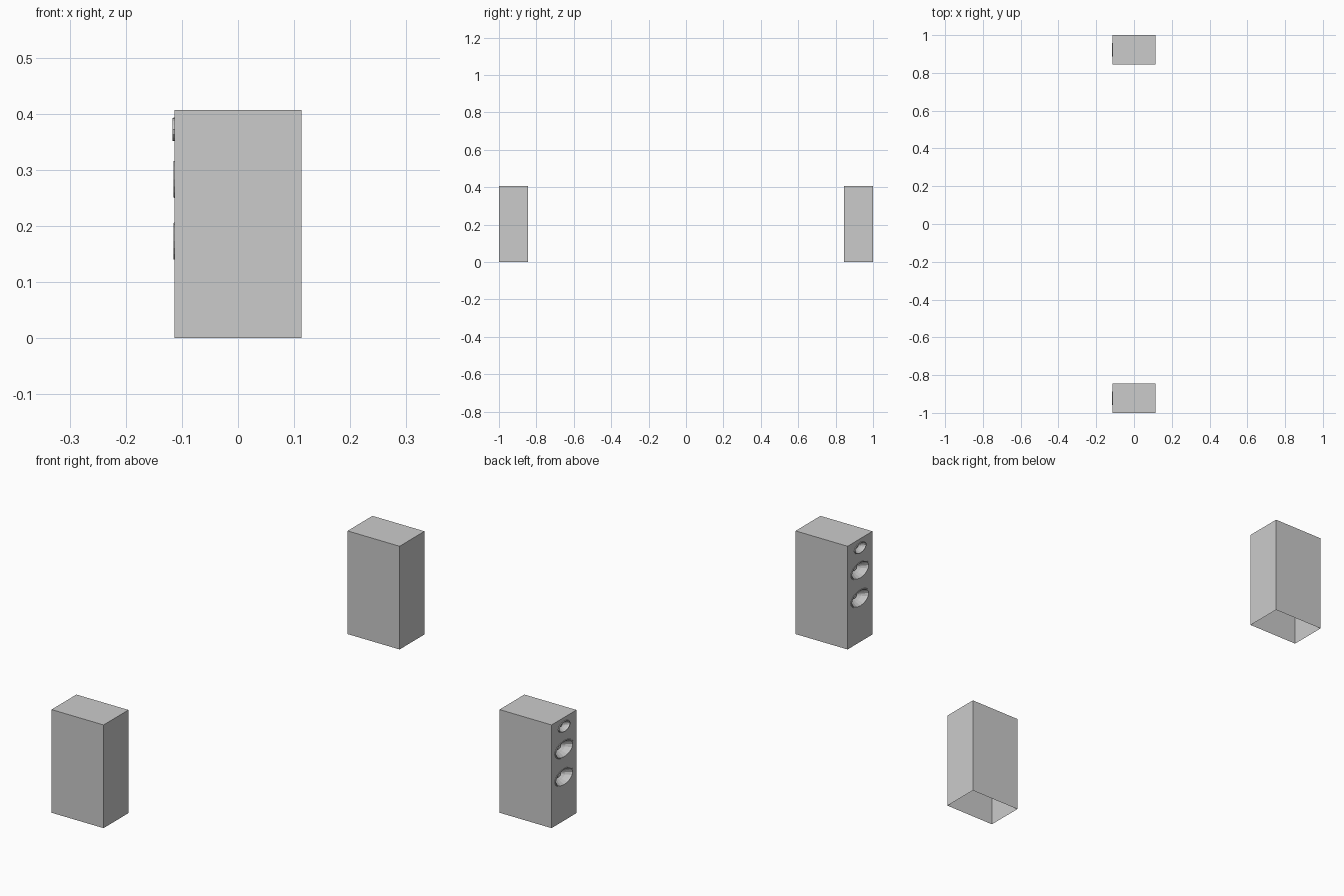
import bpy, bmesh, math

if "Cube" in bpy.data.objects:
    bpy.data.objects.remove(bpy.data.objects["Cube"])

X0, X1, H = -0.1135, 0.1135, 0.407      # cabinet front (-x), back, height
W = 0.155                               # cabinet width in y
SEG = 16
# name, centre z, half width y, half height z, rim stand-out, bowl depth
DRIVERS = [("tweeter", 0.372, 0.037, 0.021, 0.003, 0.018),
           ("midrange", 0.283, 0.058, 0.033, 0.0015, 0.031),
           ("woofer", 0.173, 0.058, 0.033, 0.0015, 0.031)]


def oval(bm, x, cy, cz, ry, rz):
    return [bm.verts.new((x, cy + ry * math.cos(a), cz + rz * math.sin(a)))
            for a in (2 * math.pi * i / SEG for i in range(SEG))]


def finish(bm, name):
    mesh = bpy.data.meshes.new(name)
    bm.to_mesh(mesh)
    bm.free()
    obj = bpy.data.objects.new(name, mesh)
    bpy.context.collection.objects.link(obj)
    return obj


def cabinet(name, cy):
    # Open-bottomed box whose front panel has oval driver openings
    bm = bmesh.new()
    ya, yb = cy - W / 2, cy + W / 2
    front = [bm.verts.new((X0, y, z)) for y, z in ((ya, 0), (ya, H), (yb, H), (yb, 0))]
    back = [bm.verts.new((X1, v.co.y, v.co.z)) for v in front]
    loops = [front] + [oval(bm, X0, cy, d[1], d[2] * 0.94, d[3] * 0.94) for d in DRIVERS]
    edges = [bm.edges.new((lp[i], lp[(i + 1) % len(lp)])) for lp in loops for i in range(len(lp))]
    bmesh.ops.triangle_fill(bm, edges=edges, use_beauty=True, normal=(-1, 0, 0))
    bm.faces.new(back)
    for i in range(3):
        bm.faces.new((front[i], front[i + 1], back[i + 1], back[i]))
    bmesh.ops.recalc_face_normals(bm, faces=bm.faces)
    if bm.faces[:] and sum(f.normal.z * f.calc_area() for f in bm.faces) < 0:
        bmesh.ops.reverse_faces(bm, faces=bm.faces)
    finish(bm, name)


def driver(name, cy, cz, ry, rz, rim, depth):
    # Raised rim, sunken cone and centre dust dome as one lathed oval
    profile = [(1.0, 0), (0.98, -rim), (0.90, -rim), (0.84, depth * 0.12),
               (0.60, depth * 0.6), (0.32, depth), (0.28, depth * 0.82), (0.16, depth * 0.7)]
    bm = bmesh.new()
    rings = [oval(bm, X0 + dx, cy, cz, ry * r, rz * r) for r, dx in profile]
    for a, b in zip(rings, rings[1:]):
        for i in range(SEG):
            j = (i + 1) % SEG
            bm.faces.new((a[i], b[i], b[j], a[j]))
    tip = bm.verts.new((X0 + depth * 0.65, cy, cz))
    last = rings[-1]
    for i in range(SEG):
        bm.faces.new((last[i], tip, last[(i + 1) % SEG]))
    bmesh.ops.recalc_face_normals(bm, faces=bm.faces)
    if sum(f.normal.x * f.calc_area() for f in bm.faces) > 0:
        bmesh.ops.reverse_faces(bm, faces=bm.faces)
    finish(bm, name)


# Matching pair of speakers
for side, s in (("left", 1), ("right", -1)):
    cy = s * (1 - W / 2)
    cabinet(side + "_cabinet", cy)
    for part, cz, ry, rz, rim, depth in DRIVERS:
        driver(side + "_" + part, cy, cz, ry, rz, rim, depth)
